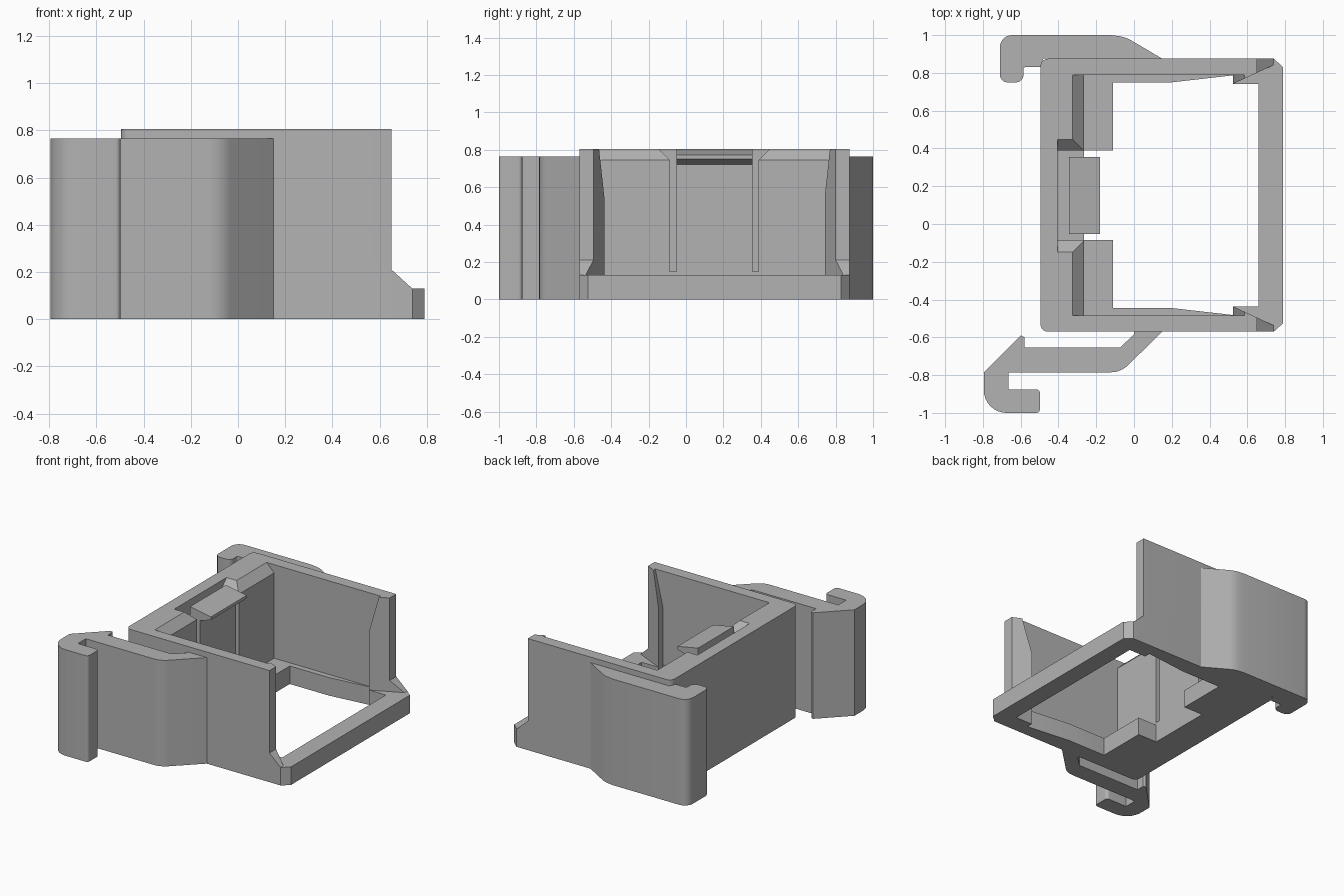
import bpy, bmesh, math
from mathutils import Vector

if "Cube" in bpy.data.objects:
    bpy.data.objects.remove(bpy.data.objects["Cube"])

grey = bpy.data.materials.new("plain_grey")
grey.diffuse_color = (0.45, 0.45, 0.45, 1)
grey.use_nodes = True
grey.node_tree.nodes["Principled BSDF"].inputs["Base Color"].default_value = grey.diffuse_color

MID = 0.1525          # symmetry line of the housing in y


def fillet(points, steps=8):
    """Points are (a, b) or (a, b, radius); a radius rounds that corner."""
    out = []
    n = len(points)
    for i, p in enumerate(points):
        c = Vector(p[:2])
        if len(p) < 3:
            out.append(c)
            continue
        u = (Vector(points[i - 1][:2]) - c).normalized()
        v = (Vector(points[(i + 1) % n][:2]) - c).normalized()
        half = u.angle(v) / 2
        centre = c + (u + v).normalized() * (p[2] / math.sin(half))
        start = c + u * (p[2] / math.tan(half)) - centre
        end = c + v * (p[2] / math.tan(half)) - centre
        sweep = start.angle_signed(end)
        for k in range(steps + 1):
            t = -sweep * k / steps
            out.append(centre + Vector((
                start.x * math.cos(t) - start.y * math.sin(t),
                start.x * math.sin(t) + start.y * math.cos(t))))
    return out


def prism(name, points, lo, hi, axis="z"):
    """Extrude a profile along z (x, y), y (x, z) or x (y, z)."""
    place = {"z": lambda p, h: (p.x, p.y, h),
             "y": lambda p, h: (p.x, h, p.y),
             "x": lambda p, h: (h, p.x, p.y)}[axis]
    pts = fillet(points)
    bm = bmesh.new()
    low = [bm.verts.new(place(p, lo)) for p in pts]
    high = [bm.verts.new(place(p, hi)) for p in pts]
    bm.faces.new(low)
    bm.faces.new(high)
    for i in range(len(pts)):
        j = (i + 1) % len(pts)
        bm.faces.new((low[i], low[j], high[j], high[i]))
    bmesh.ops.recalc_face_normals(bm, faces=bm.faces)
    mesh = bpy.data.meshes.new(name)
    bm.to_mesh(mesh)
    bm.free()
    mesh.materials.append(grey)
    obj = bpy.data.objects.new(name, mesh)
    bpy.context.collection.objects.link(obj)
    return obj


def activate(obj):
    bpy.ops.object.select_all(action="DESELECT")
    obj.select_set(True)
    bpy.context.view_layer.objects.active = obj


def cut(target, cutter):
    cutter.hide_render = True
    activate(target)
    mod = target.modifiers.new("cut", "BOOLEAN")
    mod.operation = "DIFFERENCE"
    mod.solver = "EXACT"
    mod.object = cutter
    bpy.ops.object.modifier_apply(modifier=mod.name)
    bpy.data.objects.remove(cutter, do_unlink=True)


def mirrored(half):
    """Complete an upper half outline about the housing's symmetry line."""
    return half + [(p[0], 2 * MID - p[1], *p[2:]) for p in reversed(half)]


# Housing: solid outline, then carved
housing = prism("housing", mirrored(
    [(-0.495, 0.875, 0.04), (0.74, 0.875), (0.79, 0.83)]), 0, 0.805)

# Interior above the base, leaving a hook near each wall end
cut(housing, prism("interior_cutter", mirrored(
    [(-0.265, 0.79), (0.525, 0.79), (0.525, 0.742), (0.74, 0.842),
     (0.9, 0.842)]), 0.13, 0.95))

# Open front with small sloped gussets down to the sill
cut(housing, prism("front_cutter", [
    (0.65, 0.95), (0.65, 0.21), (0.738, 0.13), (0.95, 0.13), (0.95, 0.95)],
    -1, 1.2, "y"))

# Window through the base, with a notch under the snap arm
cut(housing, prism("window_cutter", [
    (-0.265, -0.085), (-0.265, 0.39), (-0.112, 0.39), (-0.112, 0.75),
    (0.2, 0.75), (0.525, 0.787), (0.525, 0.742), (0.66, 0.742),
    (0.66, -0.437), (0.525, -0.437), (0.525, -0.482), (0.2, -0.445),
    (-0.112, -0.445), (-0.112, -0.085)], -0.1, 0.2))

# Hooks lean back toward the top
cut(housing, prism("hook_cutter", [
    (0.525, 0.55), (0.585, 0.805), (0.619, 0.95), (0.45, 0.95), (0.45, 0.55)],
    2 * MID - 0.79, 0.79, "y"))

# Lead-in chamfer on the thick rear wall
cut(housing, prism("chamfer_cutter", [
    (-0.325, 0.805), (-0.265, 0.745), (-0.2, 0.745), (-0.2, 0.9),
    (-0.325, 0.9)], 2 * MID - 0.79, 0.79, "y"))

# Recess with a flared mouth for the snap arm
cut(housing, prism("recess_cutter", [
    (-0.088, 0.15), (0.388, 0.15), (0.388, 0.745), (0.448, 0.805),
    (0.448, 0.9), (-0.148, 0.9), (-0.148, 0.805), (-0.088, 0.745)],
    -0.405, -0.2, "x"))

# Springy snap arm with a wedge catch
snap_arm = prism("snap_arm", [
    (-0.345, 0.15), (-0.265, 0.15), (-0.265, 0.722), (-0.18, 0.75),
    (-0.18, 0.772), (-0.345, 0.803)], -0.052, 0.355, "y")

# Short rear clip
rear_clip = prism("rear_clip", [
    (0.15, 0.875), (-0.045, 0.99, 0.18), (-0.12, 1.0), (-0.71, 1.0, 0.065),
    (-0.71, 0.75, 0.04), (-0.585, 0.75, 0.04), (-0.585, 0.83, 0.01),
    (-0.495, 0.83), (-0.48, 0.875)], 0, 0.765)

# Long front clip with a barbed, curled end
front_clip = prism("front_clip", [
    (0.15, -0.57), (0.0, -0.57), (0.0, -0.585), (-0.075, -0.655),
    (-0.58, -0.655), (-0.58, -0.6), (-0.6, -0.59), (-0.795, -0.785),
    (-0.795, -1.0, 0.12), (-0.498, -1.0, 0.02), (-0.498, -0.875, 0.02),
    (-0.665, -0.875), (-0.665, -0.785), (-0.07, -0.785, 0.13)], 0, 0.765)

for obj in (housing, snap_arm, rear_clip, front_clip):
    activate(obj)
    bpy.ops.object.shade_smooth_by_angle(angle=math.radians(25))
